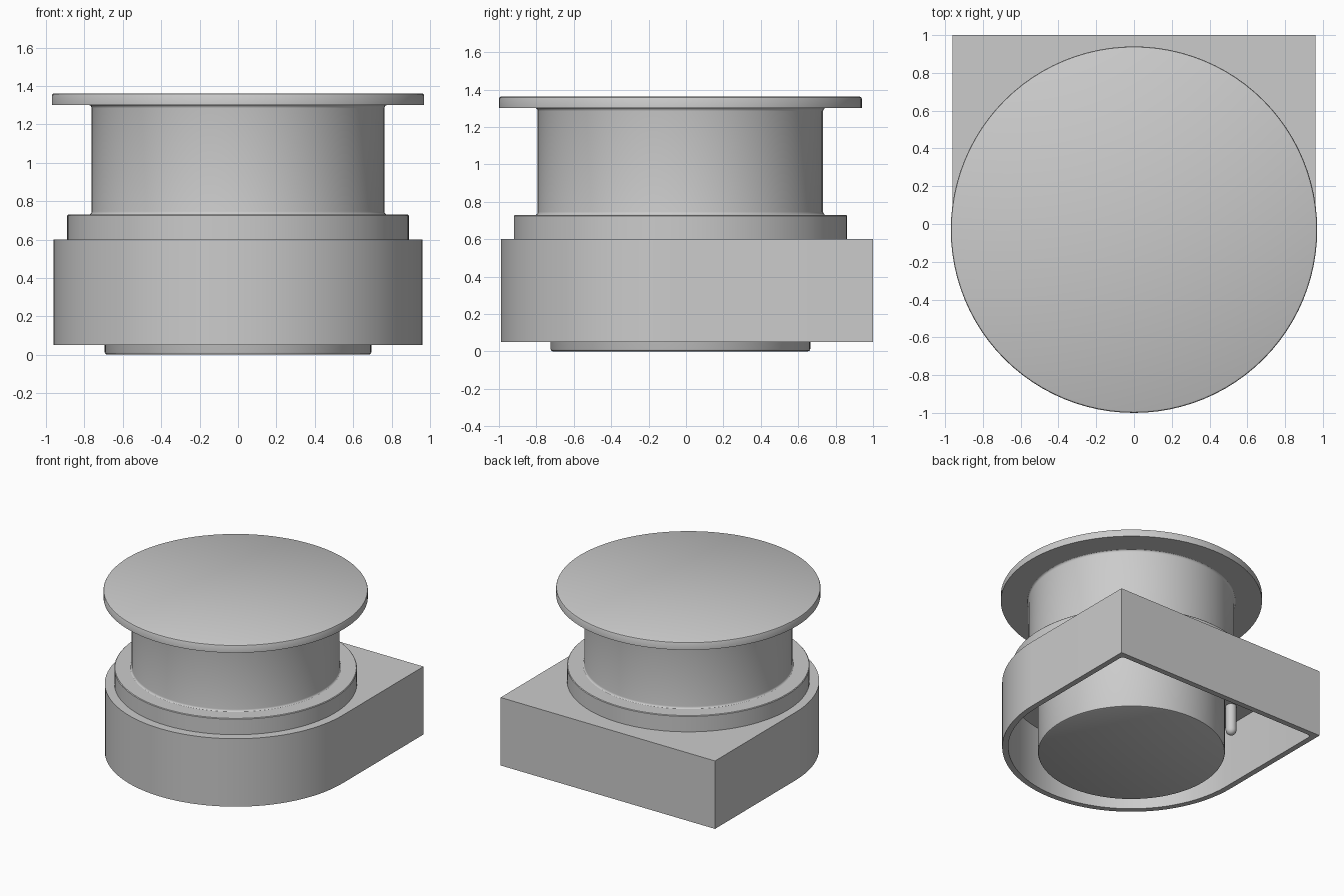
import bpy, bmesh
from math import sin, cos, pi, radians

if "Cube" in bpy.data.objects:
    bpy.data.objects.remove(bpy.data.objects["Cube"])

CY = -0.03   # shared axis of all round parts
SEG = 96


def finish(name, bm):
    bmesh.ops.recalc_face_normals(bm, faces=bm.faces)
    me = bpy.data.meshes.new(name)
    bm.to_mesh(me)
    bm.free()
    ob = bpy.data.objects.new(name, me)
    bpy.context.collection.objects.link(ob)
    bpy.ops.object.select_all(action='DESELECT')
    ob.select_set(True)
    bpy.context.view_layer.objects.active = ob
    bpy.ops.object.shade_smooth_by_angle(angle=radians(30))
    return ob


def lathe(name, profile, x=0.0, y=CY, seg=SEG):
    """Revolve (radius, z) points, closing both ends with caps."""
    bm = bmesh.new()
    rings = [[bm.verts.new((x + r * cos(2 * pi * i / seg), y + r * sin(2 * pi * i / seg), z))
              for i in range(seg)] for r, z in profile]
    for a, b in zip(rings, rings[1:]):
        for i in range(seg):
            j = (i + 1) % seg
            bm.faces.new((a[i], a[j], b[j], b[i]))
    bm.faces.new(rings[0][::-1])
    bm.faces.new(rings[-1])
    return finish(name, bm)


def outline(r, back, corner):
    """Half-round front and square back, with optional rounded back corners."""
    pts = [(-r * cos(pi * i / 48), CY - r * sin(pi * i / 48)) for i in range(49)]
    if corner == 0:
        return pts + [(r, back), (-r, back)]
    for cx, start in ((r - corner, 0), (corner - r, pi / 2)):
        pts += [(cx + corner * cos(start + pi / 12 * k),
                 back - corner + corner * sin(start + pi / 12 * k)) for k in range(7)]
    return pts


def add_wall(bm, pts, z0, z1):
    """Vertical wall with a closed top; returns the open bottom edges."""
    low = [bm.verts.new((x, y, z0)) for x, y in pts]
    high = [bm.verts.new((x, y, z1)) for x, y in pts]
    n = len(pts)
    for i in range(n):
        j = (i + 1) % n
        bm.faces.new((low[i], low[j], high[j], high[i]))
    bm.faces.new(high)
    return [bm.edges.get((low[i], low[(i + 1) % n])) for i in range(n)]


# housing: hollow shell open at the bottom
bm = bmesh.new()
rim = add_wall(bm, outline(0.96, 1.0, 0), 0.05, 0.60)
rim += add_wall(bm, outline(0.915, 0.955, 0.03), 0.05, 0.555)
bmesh.ops.triangle_fill(bm, edges=rim, use_beauty=True)
finish("housing", bm)

# collar on top of the housing
lathe("collar", [(0.89, 0.58), (0.89, 0.725), (0.885, 0.73)])

# neck with small fillets at both ends
f = 0.018
arc = [k * pi / 8 for k in range(5)]
neck = [(0.763 + f - f * sin(a), 0.728 + f - f * cos(a)) for a in arc]
neck += [(0.763 + f - f * cos(a), 1.302 - f + f * sin(a)) for a in arc]
lathe("neck", neck)

# top disc
lathe("top_disc", [(0.97, 1.30), (0.97, 1.352), (0.967, 1.358), (0.96, 1.362)])

# plunger reaching down through the housing
lathe("plunger", [(0.682, 0.0), (0.691, 0.004), (0.695, 0.013), (0.695, 0.58)])

# small round-ended peg under the housing ceiling
pr = 0.04
peg = [(pr * sin(a), 0.35 - pr * cos(a)) for a in (0.15, 0.5, 0.9, 1.25, pi / 2)]
lathe("peg", peg + [(pr, 0.57)], x=-0.74, y=0.24, seg=20)
